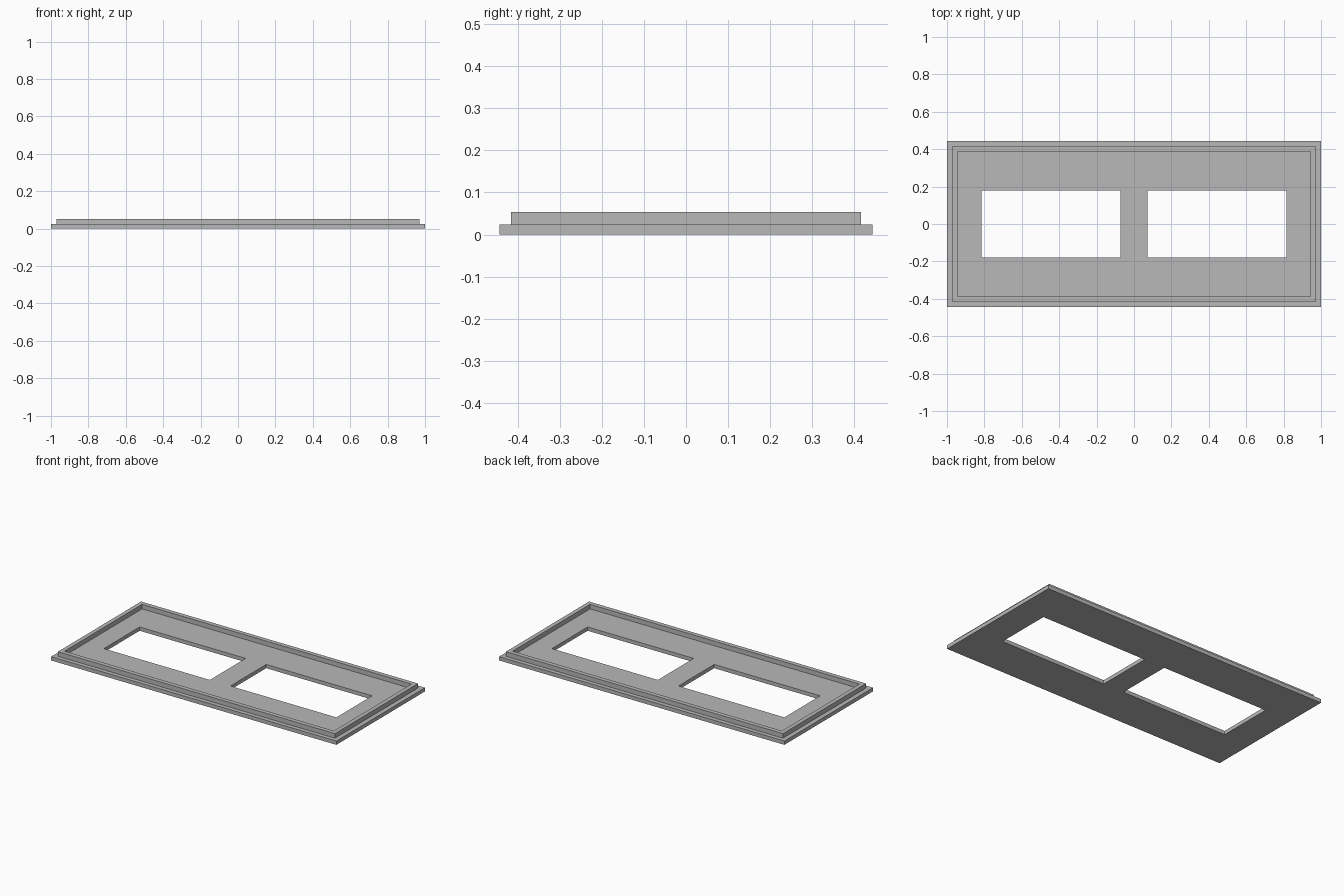
import bpy
import bmesh

cube = bpy.data.objects.get("Cube")
if cube:
    bpy.data.objects.remove(cube, do_unlink=True)

# Single plain grey finish
grey = bpy.data.materials.new("plain_grey")
grey.use_nodes = True
colour = (0.48, 0.48, 0.48, 1)
grey.diffuse_color = colour
grey.node_tree.nodes["Principled BSDF"].inputs["Base Color"].default_value = colour


def slab(name, xs, ys, z0, z1, is_hole):
    """Rectangular slab on a grid of cut lines; cells where is_hole(i, j) stay open."""
    bm = bmesh.new()
    grid = [[bm.verts.new((x, y, z0)) for y in ys] for x in xs]
    for i in range(len(xs) - 1):
        for j in range(len(ys) - 1):
            if not is_hole(i, j):
                bm.faces.new((grid[i][j], grid[i + 1][j],
                              grid[i + 1][j + 1], grid[i][j + 1]))
    result = bmesh.ops.extrude_face_region(bm, geom=bm.faces[:])
    top = [g for g in result["geom"] if isinstance(g, bmesh.types.BMVert)]
    bmesh.ops.translate(bm, verts=top, vec=(0, 0, z1 - z0))
    bmesh.ops.recalc_face_normals(bm, faces=bm.faces[:])
    mesh = bpy.data.meshes.new(name)
    bm.to_mesh(mesh)
    bm.free()
    mesh.materials.append(grey)
    obj = bpy.data.objects.new(name, mesh)
    bpy.context.collection.objects.link(obj)
    return obj


def mirrored(*values):
    return [-v for v in values] + list(reversed(values))


plate_top = 0.024
rim_top = 0.053

# Base plate with two rectangular openings
slab("base_plate", mirrored(1.0, 0.815, 0.072), mirrored(0.443, 0.179),
     0, plate_top, lambda i, j: i in (1, 3) and j == 1)

# Thin raised rim set in from the plate edge
slab("raised_rim", mirrored(0.971, 0.944), mirrored(0.416, 0.388),
     plate_top, rim_top, lambda i, j: i == 1 and j == 1)
